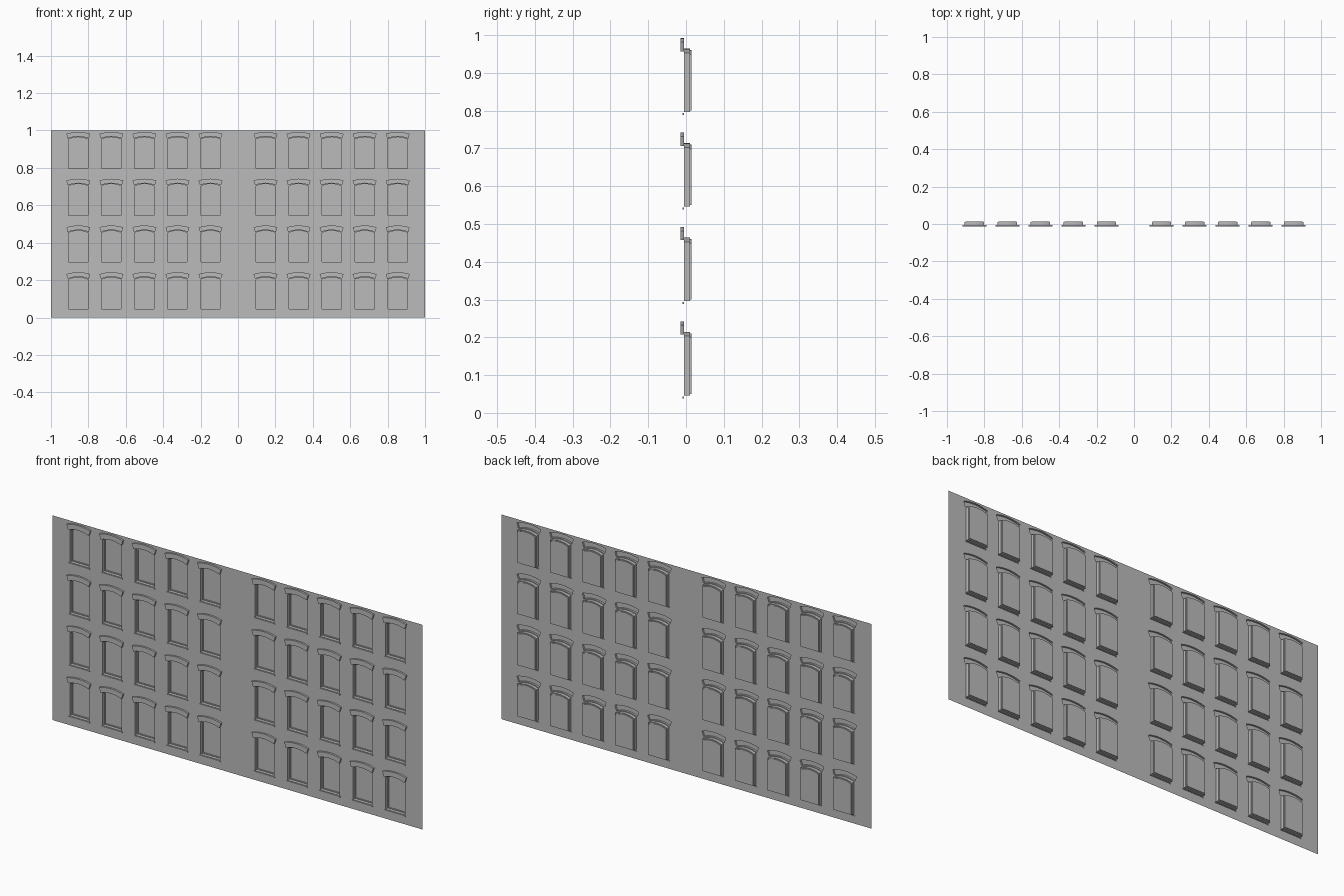
import bpy, bmesh

cube = bpy.data.objects.get("Cube")
if cube:
    bpy.data.objects.remove(cube, do_unlink=True)

# One plain grey for the whole facade
grey = bpy.data.materials.new("facade grey")
grey.use_nodes = True
grey.diffuse_color = (0.5, 0.5, 0.5, 1)
grey.node_tree.nodes["Principled BSDF"].inputs["Base Color"].default_value = (0.5, 0.5, 0.5, 1)

WALL_Y = -0.005
SEGMENTS = 8
ROWS = [0.25 * r for r in range(4)]
COLUMNS = [side * (0.147 + 0.1767 * c) for side in (-1, 1) for c in range(5)]


def arc(half, spring, rise):
    """Shallow arch from right to left, as (x, z) points."""
    steps = [1 - 2 * i / SEGMENTS for i in range(SEGMENTS + 1)]
    return [(half * t, spring + rise * (1 - t * t)) for t in steps]


def arched_opening(inset=0):
    half, bottom = 0.052 - inset, 0.046 + inset
    return [(-half, bottom), (half, bottom)] + arc(half, 0.203 - inset, 0.011)


def box(half, low, high):
    return [(-half, low), (half, low), (half, high), (-half, high)]


def finish(bm, name):
    mesh = bpy.data.meshes.new(name)
    bm.to_mesh(mesh)
    bm.free()
    mesh.materials.append(grey)
    return mesh


def place(mesh, name, x=0, z=0):
    obj = bpy.data.objects.new(name, mesh)
    obj.location = (x, 0, z)
    bpy.context.collection.objects.link(obj)


def shell(name, rings):
    """Join outlines at successive depths and cap the last; the wall side stays open."""
    bm = bmesh.new()
    loops = [[bm.verts.new((x, y, z)) for x, z in outline] for outline, y in rings]
    for a, b in zip(loops, loops[1:]):
        for i in range(len(a)):
            j = (i + 1) % len(a)
            bm.faces.new((a[i], a[j], b[j], b[i]))
    bm.faces.new(loops[-1])
    return finish(bm, name)


# Outlines of the window parts
opening = arched_opening()
hood = arc(0.056, 0.207, 0.011)[::-1] + arc(0.064, 0.232, 0.010)
sill = box(0.056, 0.038, 0.044)

# Wall sheet with a hole behind each part
bm = bmesh.new()


def outline_edges(points, dx=0, dz=0):
    verts = [bm.verts.new((x + dx, WALL_Y, z + dz)) for x, z in points]
    for i, v in enumerate(verts):
        bm.edges.new((v, verts[(i + 1) % len(verts)]))


outline_edges(box(1, 0, 1))
for x in COLUMNS:
    for z in ROWS:
        for part in (opening, hood, sill):
            outline_edges(part, x, z)
bmesh.ops.triangle_fill(bm, edges=bm.edges[:], use_beauty=True, normal=(0, -1, 0))
bm.normal_update()
for face in bm.faces:
    if face.normal.y > 0:
        face.normal_flip()
place(finish(bm, "wall"), "wall")

# Window recess with a stepped pane, projecting hood and thin sill
parts = {
    "window_recess": shell("window_recess", [
        (opening, WALL_Y), (opening, 0.010),
        (arched_opening(0.004), 0.010), (arched_opening(0.004), 0.014)]),
    "window_hood": shell("window_hood", [(hood, WALL_Y), (hood, -0.014)]),
    "window_sill": shell("window_sill", [(sill, WALL_Y), (sill, -0.009)]),
}
for x in COLUMNS:
    for z in ROWS:
        for name, mesh in parts.items():
            place(mesh, name, x, z)
